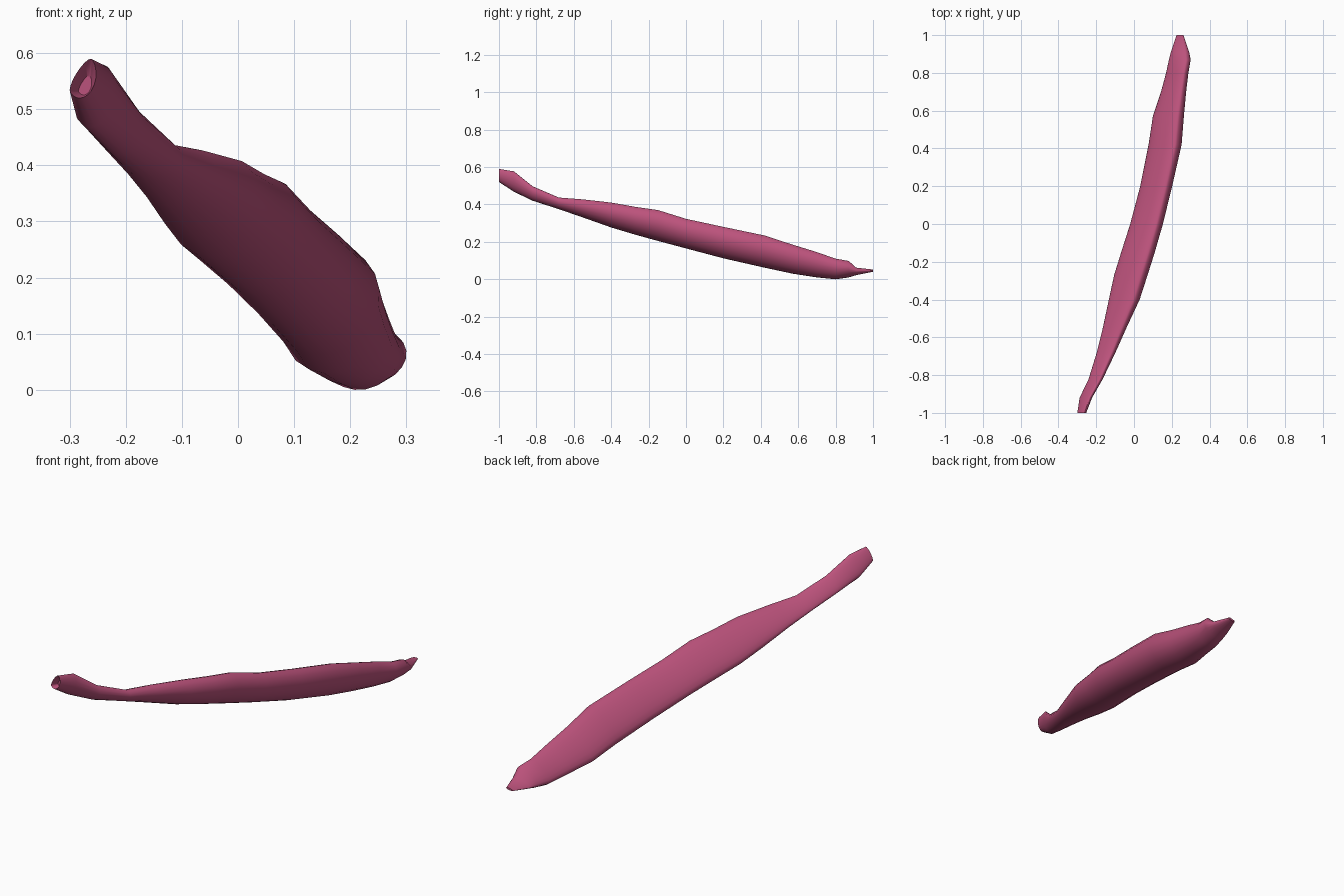
import bpy, bmesh, math

if "Cube" in bpy.data.objects:
    bpy.data.objects.remove(bpy.data.objects["Cube"])

mat = bpy.data.materials.new("muscle pink")
mat.diffuse_color = (0.50, 0.085, 0.20, 1)
mat.use_nodes = True
mat.node_tree.nodes["Principled BSDF"].inputs["Base Color"].default_value = mat.diffuse_color

# Stations along the length: y, x min, x max, z min, z max
STATIONS = [
    (-1.00, -0.300, -0.253, 0.520, 0.590),
    (-0.92, -0.288, -0.222, 0.468, 0.577),
    (-0.82, -0.240, -0.165, 0.420, 0.497),
    (-0.68, -0.197, -0.098, 0.375, 0.437),
    (-0.55, -0.165, -0.040, 0.330, 0.427),
    (-0.40, -0.133, 0.030, 0.277, 0.410),
    (-0.27, -0.105, 0.072, 0.238, 0.387),
    (-0.15, -0.068, 0.110, 0.205, 0.370),
    (0.00, -0.020, 0.153, 0.165, 0.323),
    (0.20, 0.033, 0.202, 0.112, 0.280),
    (0.42, 0.077, 0.252, 0.062, 0.234),
    (0.57, 0.100, 0.264, 0.030, 0.185),
    (0.70, 0.143, 0.276, 0.010, 0.145),
    (0.80, 0.170, 0.288, 0.000, 0.110),
    (0.87, 0.185, 0.300, 0.010, 0.098),
    (0.91, 0.195, 0.292, 0.022, 0.062),
    (1.00, 0.225, 0.262, 0.040, 0.052),
]
N = 20


def unit_section():
    """Tilted D: nearly flat on the upper left, rounded on the lower right."""
    pts = []
    for i in range(N):
        a = 2 * math.pi * i / N
        u, v = math.cos(a), math.sin(a)
        v *= 0.30 if v > 0 else 0.90
        pts.append((u - v, u + v))
    lo = [min(p[k] for p in pts) for k in (0, 1)]
    hi = [max(p[k] for p in pts) for k in (0, 1)]
    return [tuple((p[k] - lo[k]) / (hi[k] - lo[k]) for k in (0, 1)) for p in pts]


section = unit_section()
bm = bmesh.new()
rings = []
for y, x0, x1, z0, z1 in STATIONS:
    rings.append([bm.verts.new((x0 + (x1 - x0) * s, y, z0 + (z1 - z0) * t))
                  for s, t in section])

# Belly surface
for a, b in zip(rings, rings[1:]):
    for i in range(N):
        j = (i + 1) % N
        bm.faces.new((a[i], a[j], b[j], b[i]))

# Hollow cup in the flared tendon end
prev = rings[0]
y, x0, x1, z0, z1 = STATIONS[0]
cx, cz = (x0 + x1) / 2, (z0 + z1) / 2
cup = [bm.verts.new((cx + (v.co.x - cx) * 0.5 + 0.004, y + 0.03,
                     cz + (v.co.z - cz) * 0.5 - 0.012)) for v in prev]
for i in range(N):
    j = (i + 1) % N
    bm.faces.new((prev[j], prev[i], cup[i], cup[j]))
bm.faces.new(cup)

# Closed thin lip at the far end
bm.faces.new(rings[-1])
bmesh.ops.recalc_face_normals(bm, faces=bm.faces)

me = bpy.data.meshes.new("muscle_belly")
bm.to_mesh(me)
bm.free()
me.materials.append(mat)
ob = bpy.data.objects.new("muscle_belly", me)
bpy.context.collection.objects.link(ob)
bpy.context.view_layer.objects.active = ob
ob.select_set(True)
bpy.ops.object.shade_smooth_by_angle(angle=math.radians(50))
